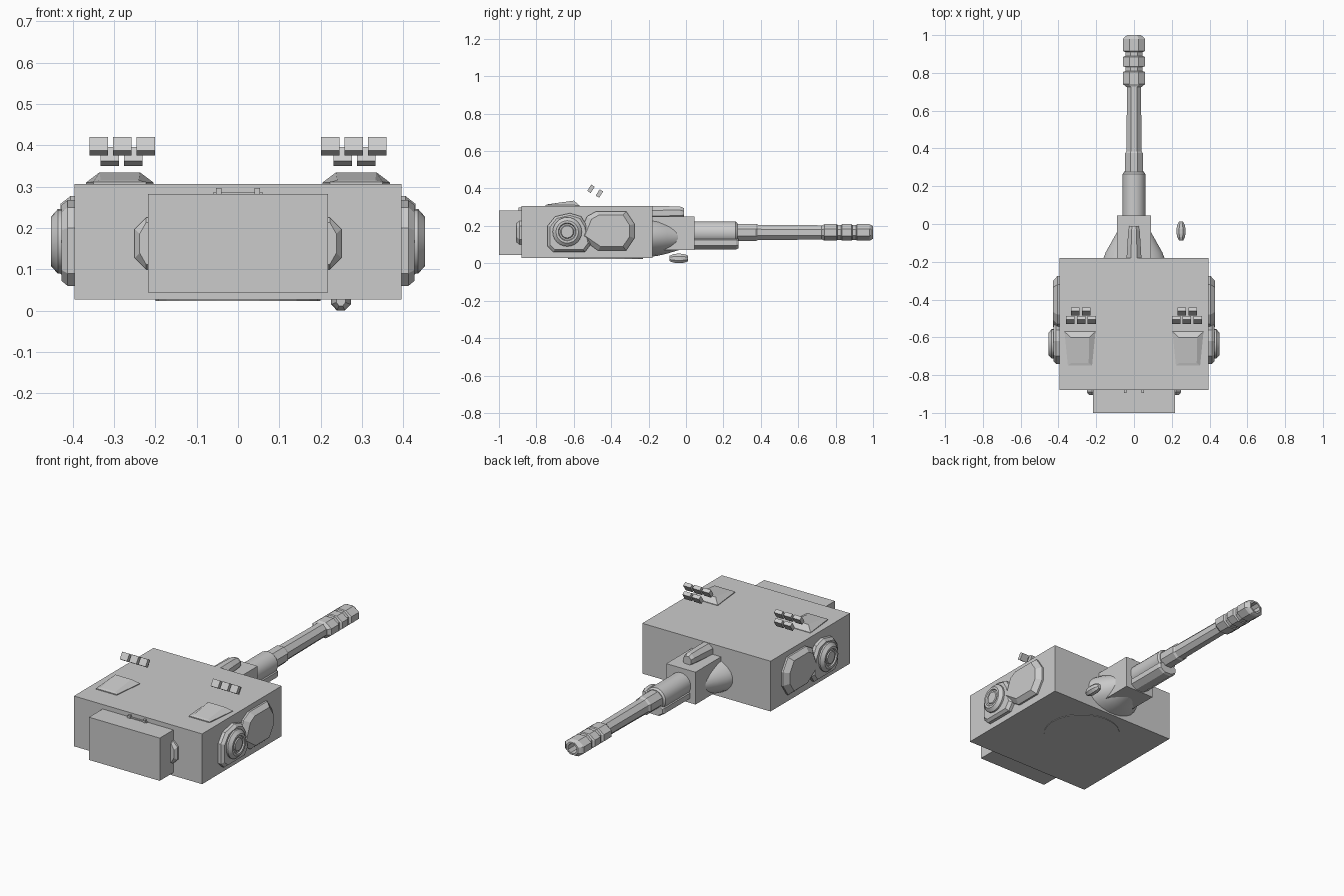
import bpy, bmesh
from math import sin, cos, pi, radians
from mathutils import Vector, Matrix

cube = bpy.data.objects.get("Cube")
if cube:
    bpy.data.objects.remove(cube, do_unlink=True)

grey = bpy.data.materials.new("plain_grey")
grey.use_nodes = True
COLOUR = (0.6, 0.6, 0.6, 1)
grey.diffuse_color = COLOUR
grey.node_tree.nodes["Principled BSDF"].inputs["Base Color"].default_value = COLOUR


def finish(name, bm, mirror=False, smooth=False):
    bmesh.ops.recalc_face_normals(bm, faces=bm.faces)
    me = bpy.data.meshes.new(name)
    bm.to_mesh(me)
    bm.free()
    me.materials.append(grey)
    ob = bpy.data.objects.new(name, me)
    bpy.context.collection.objects.link(ob)
    if mirror:
        m = ob.modifiers.new("mirror", "MIRROR")
        m.use_mirror_merge = False
    if smooth:
        bpy.ops.object.select_all(action="DESELECT")
        ob.select_set(True)
        bpy.context.view_layer.objects.active = ob
        bpy.ops.object.shade_smooth_by_angle(angle=radians(30))
    return ob


def box(name, x, y, z, tilt=0, **kw):
    """Box from (min, max) ranges, tilted about its own x axis."""
    bm = bmesh.new()
    size = [r[1] - r[0] for r in (x, y, z)]
    mid = Vector([sum(r) / 2 for r in (x, y, z)])
    mat = Matrix.Translation(mid) @ Matrix.Rotation(tilt, 4, "X") @ Matrix.Diagonal((*size, 1))
    bmesh.ops.create_cube(bm, size=1, matrix=mat)
    return finish(name, bm, **kw)


def loft(name, rings, **kw):
    """Skin a list of equal point rings and cap both ends."""
    bm = bmesh.new()
    loops = [[bm.verts.new(p) for p in r] for r in rings]
    n = len(loops[0])
    for a, b in zip(loops, loops[1:]):
        for i in range(n):
            j = (i + 1) % n
            bm.faces.new((a[i], a[j], b[j], b[i]))
    bm.faces.new(loops[0])
    bm.faces.new(loops[-1])
    return finish(name, bm, **kw)


def ring_y(y, rx, rz, cx=0, cz=0.165, n=8):
    k = 1 / cos(pi / n)
    return [(cx + k * rx * cos(2 * pi * (i + 0.5) / n), y,
             cz + k * rz * sin(2 * pi * (i + 0.5) / n)) for i in range(n)]


def ring_x(x, r, cy, cz, n=24):
    return [(x, cy + r * cos(2 * pi * i / n), cz + r * sin(2 * pi * i / n)) for i in range(n)]


def plate_x(x, pts, scale=1):
    cy = sum(p[0] for p in pts) / len(pts)
    cz = sum(p[1] for p in pts) / len(pts)
    return [(x, cy + (p[0] - cy) * scale, cz + (p[1] - cz) * scale) for p in pts]


# Hull of the turret and rear stowage box
box("turret_body", (-0.395, 0.395), (-0.88, -0.18), (0.027, 0.307))
box("stowage_box", (-0.218, 0.218), (-1.0, -0.88), (0.044, 0.282))
box("box_hinge", (0.04, 0.053), (-0.895, -0.875), (0.28, 0.297), mirror=True)
box("hinge_strip", (-0.06, 0.06), (-0.89, -0.88), (0.28, 0.286))

# Bevelled lugs beside the stowage box
loft("rear_lug", [[(x, y, 0.163 + s * h) for x, h, s in
                   ((0.16, 0.063 - d, -1), (0.222, 0.063 - d, -1), (0.25 - d, 0.035 - d, -1),
                    (0.25 - d, 0.035 - d, 1), (0.222, 0.063 - d, 1), (0.16, 0.063 - d, 1))]
                  for y, d in ((-0.875, 0), (-0.89, 0), (-0.905, 0.012))], mirror=True)

# Turret ring under the body
bm = bmesh.new()
bmesh.ops.create_cone(bm, cap_ends=True, segments=24, radius1=0.2, radius2=0.2, depth=0.006,
                      matrix=Matrix.Translation((0, -0.43, 0.027)))
finish("turret_ring", bm)

# Side hatch: bevelled octagonal pod
hatch = [(-0.575, 0.14), (-0.53, 0.25), (-0.48, 0.278), (-0.32, 0.278),
         (-0.275, 0.21), (-0.275, 0.135), (-0.32, 0.068), (-0.47, 0.068)]
loft("side_hatch", [plate_x(0.39, hatch), plate_x(0.405, hatch), plate_x(0.43, hatch, 0.8)], mirror=True)

# Side mount with a stepped round cap
mount = [(-0.74, 0.09), (-0.74, 0.2), (-0.7, 0.25), (-0.62, 0.268), (-0.56, 0.25),
         (-0.53, 0.2), (-0.51, 0.1), (-0.54, 0.06), (-0.71, 0.06)]
loft("side_mount", [plate_x(0.39, mount), plate_x(0.412, mount), plate_x(0.427, mount, 0.88)], mirror=True)
cap = ((0.4, 0.078), (0.436, 0.078), (0.452, 0.06), (0.452, 0.048),
       (0.445, 0.044), (0.445, 0.036), (0.45, 0.032))
loft("side_cap", [ring_x(x, r, -0.635, 0.168) for x, r in cap], mirror=True, smooth=True)

# Roof wedges
loft("roof_wedge", [
    [(0.222, -0.75, 0.3), (0.35, -0.75, 0.3), (0.368, -0.57, 0.3), (0.204, -0.57, 0.3)],
    [(0.222, -0.75, 0.312), (0.35, -0.75, 0.312), (0.368, -0.57, 0.31), (0.204, -0.57, 0.31)],
    [(0.24, -0.735, 0.316), (0.332, -0.735, 0.316), (0.335, -0.6, 0.335), (0.237, -0.6, 0.335)],
], mirror=True)

# Tilted launcher tubes: three behind, two in front
for row, xs, y, z in (("rear", (0.223, 0.28, 0.337), -0.508, 0.398),
                      ("front", (0.253, 0.31), -0.463, 0.373)):
    for x in xs:
        box("launcher_tube_" + row, (x - 0.0225, x + 0.0225), (y - 0.011, y + 0.011),
            (z - 0.02, z + 0.02), tilt=radians(-33), mirror=True)

# Gun mantlet: rounded cheeks, block and roof ridge
cheeks = ((-0.19, 0.165, 0.105), (-0.15, 0.15, 0.1), (-0.1, 0.122, 0.088), (-0.04, 0.088, 0.07))
loft("mantlet_cheeks", [ring_y(y, rx, rz, cz=0.14, n=24) for y, rx, rz in cheeks], smooth=True)
box("mantlet_block", (-0.09, 0.09), (-0.19, 0.045), (0.07, 0.25))
loft("mantlet_ridge", [ring_y(y, rx, rz, cz=cz) for y, rx, rz, cz in
                       ((-0.19, 0.04, 0.038, 0.267), (-0.09, 0.034, 0.036, 0.269),
                        (-0.03, 0.03, 0.033, 0.27), (-0.01, 0.024, 0.026, 0.268))])

# Gun sleeve and the cradle beneath it
loft("gun_sleeve", [ring_y(y, r, r, cz=0.163, n=16) for y, r in
                    ((0.03, 0.06), (0.265, 0.06), (0.275, 0.052))], smooth=True)
loft("gun_cradle", [ring_y(y, rx, rz, cz=0.11) for y, rx, rz in
                    ((0.03, 0.056, 0.036), (0.268, 0.056, 0.036), (0.28, 0.05, 0.03))])

# Barrel and muzzle brake with two vent grooves and an open bore
loft("gun_barrel", [ring_y(y, rx, rz) for y, rx, rz in
                    ((0.25, 0.047, 0.046), (0.375, 0.047, 0.046), (0.385, 0.04, 0.041), (0.74, 0.037, 0.038))])
brake = [(0.725, 0.04, 0.036), (0.74, 0.058, 0.044)]
for y in (0.82, 0.9):
    brake += [(y - 0.015, 0.058, 0.044), (y - 0.01, 0.044, 0.04),
              (y + 0.01, 0.044, 0.04), (y + 0.015, 0.058, 0.044)]
brake += [(0.98, 0.058, 0.044), (0.99, 0.05, 0.04), (1.0, 0.036, 0.034),
          (1.0, 0.026, 0.026), (0.94, 0.026, 0.026)]
loft("muzzle_brake", [ring_y(*b) for b in brake])

# Small lamp hanging low at one side
lamp = ((-0.088, 0.011, 0.014), (-0.07, 0.02, 0.022), (-0.05, 0.024, 0.025),
        (-0.026, 0.024, 0.025), (-0.006, 0.02, 0.022), (0.012, 0.011, 0.014))
loft("side_lamp", [ring_y(y, rx, rz, cx=0.249, cz=0.026) for y, rx, rz in lamp])
